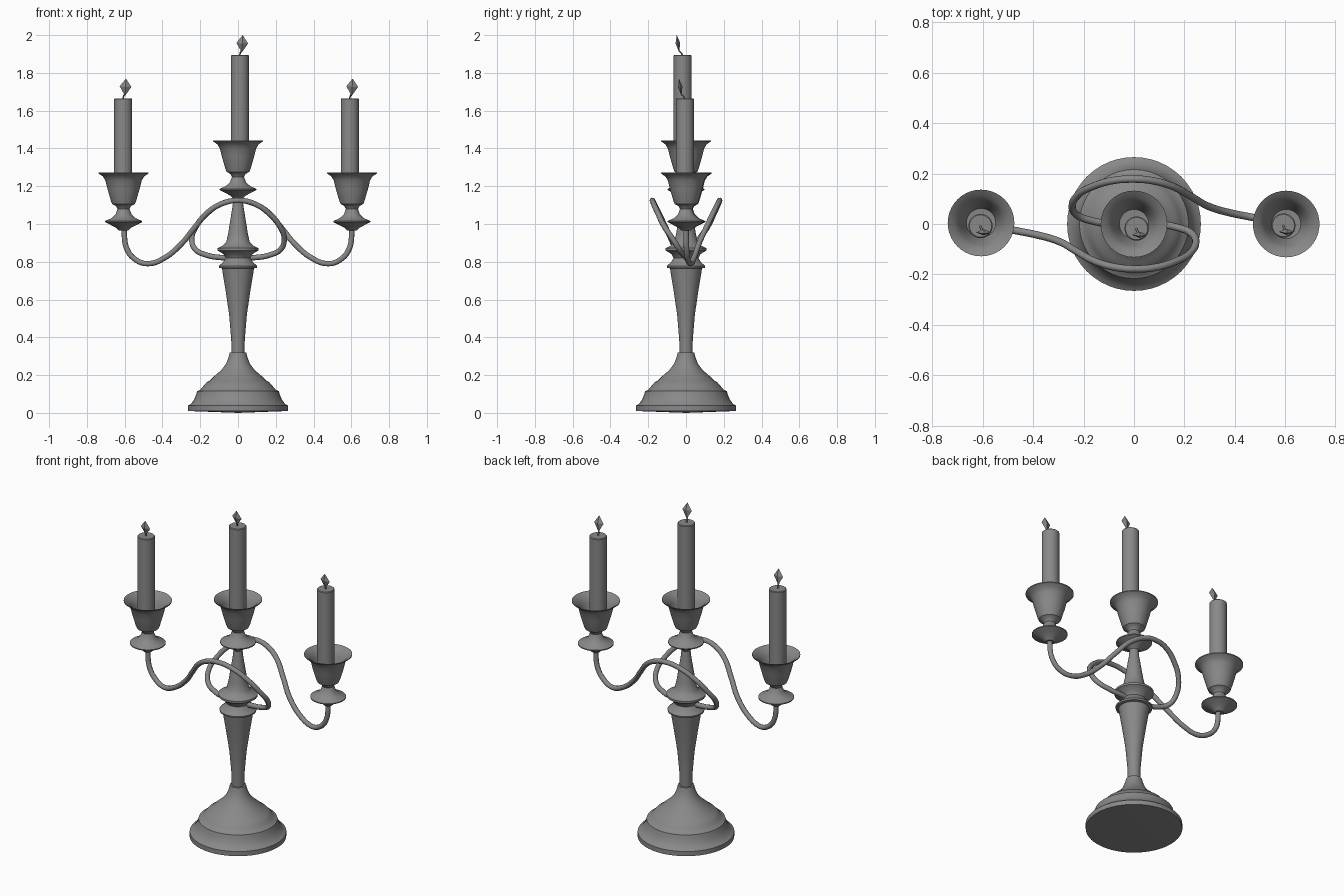
import bpy
import bmesh
import math
from mathutils import Vector

cube = bpy.data.objects.get("Cube")
if cube:
    bpy.data.objects.remove(cube, do_unlink=True)

# Single grey material
grey = bpy.data.materials.new("plain_grey")
grey.use_nodes = True
color = (0.25, 0.25, 0.25, 1)
grey.diffuse_color = color
grey.node_tree.nodes["Principled BSDF"].inputs["Base Color"].default_value = color


def lathe(name, profile, location=(0, 0, 0), sides=40):
    """Revolve (radius, height) points around the z axis."""
    bm = bmesh.new()
    rings = []
    for r, z in profile:
        if r == 0:
            rings.append([bm.verts.new((0, 0, z))] * sides)
        else:
            angles = [math.tau * i / sides for i in range(sides)]
            rings.append([bm.verts.new((r * math.cos(a), r * math.sin(a), z)) for a in angles])
    for low, high in zip(rings, rings[1:]):
        for i in range(sides):
            j = (i + 1) % sides
            corners = list(dict.fromkeys((low[i], low[j], high[j], high[i])))
            bm.faces.new(corners)
    bmesh.ops.recalc_face_normals(bm, faces=bm.faces[:])
    mesh = bpy.data.meshes.new(name)
    bm.to_mesh(mesh)
    bm.free()
    mesh.materials.append(grey)
    if sides > 4:
        mesh.shade_smooth()
        mesh.set_sharp_from_angle(angle=math.radians(35))
    obj = bpy.data.objects.new(name, mesh)
    obj.location = location
    bpy.context.collection.objects.link(obj)
    return obj


def tube(name, points, radius):
    """Round tube along a smooth path."""
    curve = bpy.data.curves.new(name, "CURVE")
    curve.dimensions = "3D"
    curve.bevel_depth = radius
    curve.bevel_resolution = 3
    curve.resolution_u = 8
    curve.use_fill_caps = True
    spline = curve.splines.new("BEZIER")
    spline.bezier_points.add(len(points) - 1)
    for bp, p in zip(spline.bezier_points, points):
        bp.co = p
        bp.handle_left_type = bp.handle_right_type = "AUTO"
    curve.materials.append(grey)
    obj = bpy.data.objects.new(name, curve)
    bpy.context.collection.objects.link(obj)


# Stepped round foot
lathe("foot", [
    (0, 0), (0.265, 0.01), (0.265, 0.038), (0.25, 0.047), (0.232, 0.07),
    (0.222, 0.095), (0.216, 0.115), (0.2, 0.122), (0.185, 0.14), (0.165, 0.163),
    (0.15, 0.17), (0.125, 0.195), (0.09, 0.225), (0.063, 0.26), (0.05, 0.295),
    (0.044, 0.32), (0, 0.323)], sides=48)

# Tapered column with collars
lathe("column", [
    (0, 0.31), (0.034, 0.31), (0.036, 0.39), (0.047, 0.52), (0.066, 0.65),
    (0.085, 0.765), (0.1, 0.768), (0.102, 0.778), (0.08, 0.797), (0.066, 0.82),
    (0.076, 0.84), (0.108, 0.86), (0.108, 0.872), (0.08, 0.886), (0.062, 0.905),
    (0.052, 0.95), (0.036, 1.05), (0.028, 1.1), (0.023, 1.16), (0, 1.16)])

# Cup profile, measured from the disc rim
cup = [
    (0, -0.045), (0.024, -0.045), (0.04, -0.03), (0.07, -0.014), (0.098, 0),
    (0.098, 0.006), (0.065, 0.02), (0.042, 0.042), (0.032, 0.07), (0.04, 0.085),
    (0.06, 0.096), (0.066, 0.11), (0.085, 0.175), (0.096, 0.22), (0.11, 0.243),
    (0.132, 0.257), (0.132, 0.262), (0.105, 0.245), (0.085, 0.215), (0.068, 0.16),
    (0.058, 0.13), (0, 0.125)]


def candle_set(side, base, candle_xy, top):
    """Cup, candle, wick and flame."""
    lathe(side + "_cup", cup, base)
    x, y = candle_xy
    bottom = base[2] + 0.12
    lathe(side + "_candle", [(0, bottom), (0.048, bottom), (0.048, top - 0.004),
                             (0.044, top), (0, top)], (x, y, 0), 24)
    start = Vector((x, y, top))
    tube(side + "_wick", [start - Vector((0, 0, 0.01)), start + Vector((0.001, -0.005, 0.008)),
                          start + Vector((0.008, -0.02, 0.022))], 0.004)
    flame = lathe(side + "_flame", [(0, 0), (0.031, 0.05), (0, 0.093)],
                  start + Vector((0.01, -0.018, 0.013)), 4)
    flame.scale.y = 0.4
    flame.rotation_euler = (math.radians(8), math.radians(3), 0)


candle_set("centre", (0, 0, 1.18), (0.01, -0.018), 1.895)
candle_set("right", (-0.606, 0.004, 1.01), (-0.608, -0.008), 1.665)
candle_set("left", (0.603, 0, 1.01), (0.592, -0.006), 1.665)

# Looping arms: the second is the first turned half way round
arm = [
    (-0.605, 0, 0.98), (-0.587, -0.003, 0.865), (-0.54, -0.01, 0.81), (-0.475, -0.025, 0.79),
    (-0.39, -0.042, 0.82), (-0.295, -0.07, 0.9), (-0.23, -0.107, 0.98), (-0.15, -0.15, 1.07),
    (-0.07, -0.172, 1.113), (0.005, -0.178, 1.125), (0.085, -0.172, 1.108), (0.165, -0.148, 1.055),
    (0.22, -0.117, 0.99), (0.245, -0.07, 0.92), (0.225, -0.035, 0.865), (0.165, -0.012, 0.835),
    (0.085, 0, 0.822), (0, 0, 0.82)]
tube("right_arm", arm, 0.0145)
tube("left_arm", [(-x, -y, z) for x, y, z in arm], 0.0145)
